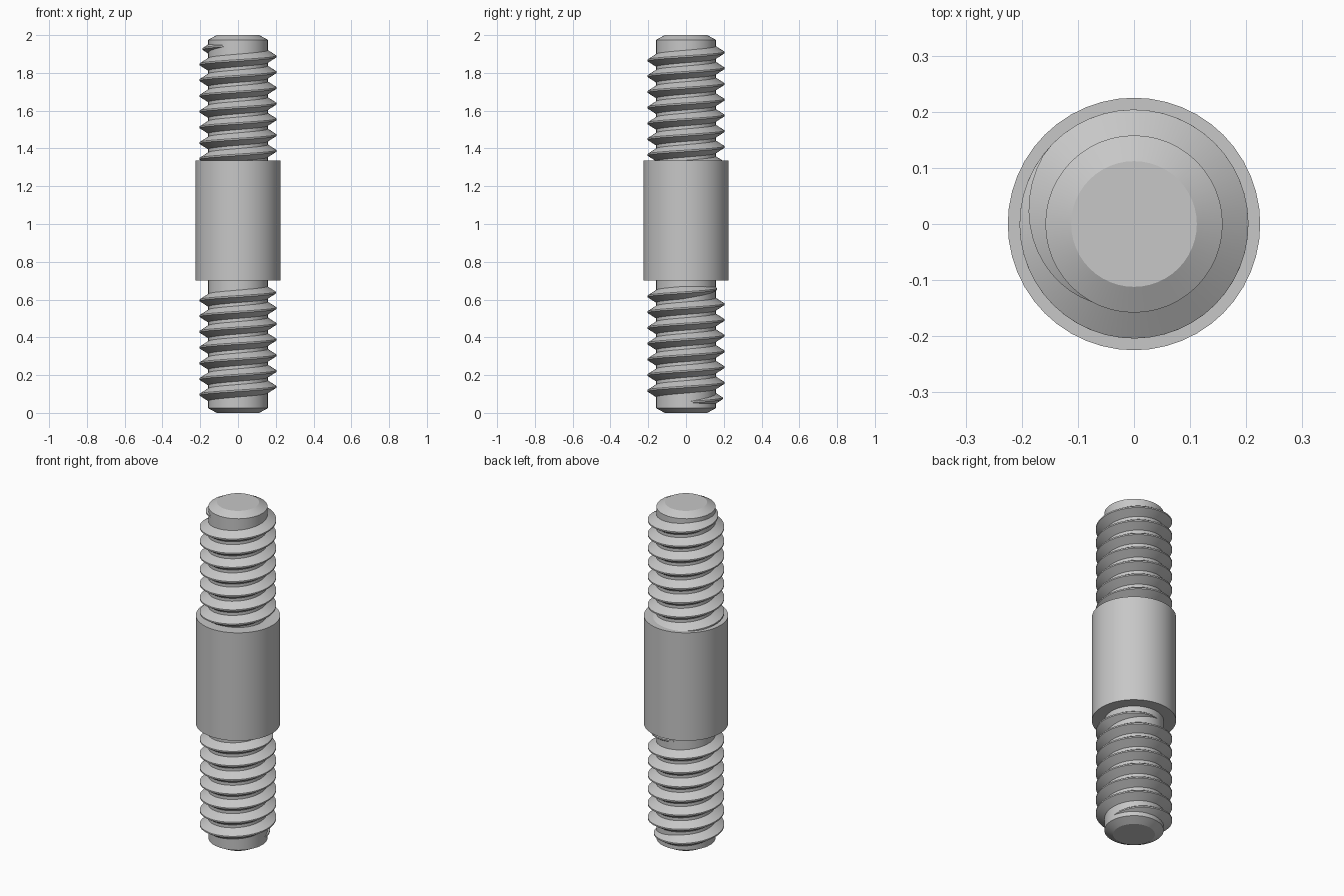
import bpy, bmesh, math

cube = bpy.data.objects.get("Cube")
if cube:
    bpy.data.objects.remove(cube, do_unlink=True)

CORE, CREST, COLLAR = 0.158, 0.204, 0.225
PITCH, STEPS = 0.0833, 48

steel = bpy.data.materials.new("plain grey steel")
steel.use_nodes = True
grey = (0.57, 0.57, 0.57, 1)
steel.diffuse_color = grey
steel.node_tree.nodes["Principled BSDF"].inputs["Base Color"].default_value = grey


def finish(name, bm):
    bmesh.ops.recalc_face_normals(bm, faces=bm.faces)
    mesh = bpy.data.meshes.new(name)
    bm.to_mesh(mesh)
    bm.free()
    mesh.materials.append(steel)
    obj = bpy.data.objects.new(name, mesh)
    bpy.context.collection.objects.link(obj)
    bpy.ops.object.select_all(action='DESELECT')
    bpy.context.view_layer.objects.active = obj
    obj.select_set(True)
    bpy.ops.object.shade_smooth_by_angle(angle=math.radians(25))


def skin(bm, rings):
    """Bridge equal closed rings of vertices and cap both ends."""
    for a, b in zip(rings, rings[1:]):
        for i in range(len(a)):
            j = (i + 1) % len(a)
            bm.faces.new((a[i], a[j], b[j], b[i]))
    bm.faces.new(rings[0])
    bm.faces.new(rings[-1])


def turned(name, profile):
    """Solid of revolution from (radius, height) pairs."""
    bm = bmesh.new()
    angles = [math.tau * i / STEPS for i in range(STEPS)]
    rings = [[bm.verts.new((r * math.cos(a), r * math.sin(a), z)) for a in angles]
             for r, z in profile]
    skin(bm, rings)
    finish(name, bm)


def thread(name, phase, start, end, fade_in, fade_out):
    """Right-handed ridge; phase is a crest height at +x, the rest is in turns."""
    bm = bmesh.new()
    rings = []
    count = round((end - start) * STEPS)
    for i in range(count + 1):
        t = start + (end - start) * i / count
        fade = min(1, (t - start) / fade_in, (end - t) / fade_out)
        fade = max(fade, 0.02)
        root = CORE - 0.003
        tip = root + (CREST - root) * fade
        half = 0.005 + 0.030 * fade
        a, z = math.tau * t, phase + PITCH * t
        section = [(root, -half), (tip, -0.004), (tip, 0.004), (root, half)]
        rings.append([bm.verts.new((r * math.cos(a), r * math.sin(a), z + h))
                      for r, h in section])
    skin(bm, rings)
    finish(name, bm)


# Chamfered rod running the full length
turned("core_rod", [(0.112, 0), (CORE, 0.025), (CORE, 1.975), (0.112, 2)])

# Plain shoulder in the middle
turned("middle_collar", [(COLLAR, 0.70), (COLLAR, 1.335)])

# Lower thread tapers out at both ends, upper one starts inside the collar
thread("lower_thread", 0.138, -1, 6.3, 0.32, 0.32)
thread("upper_thread", 1.887, -7.5, 0.69, 0.32, 0.3)
